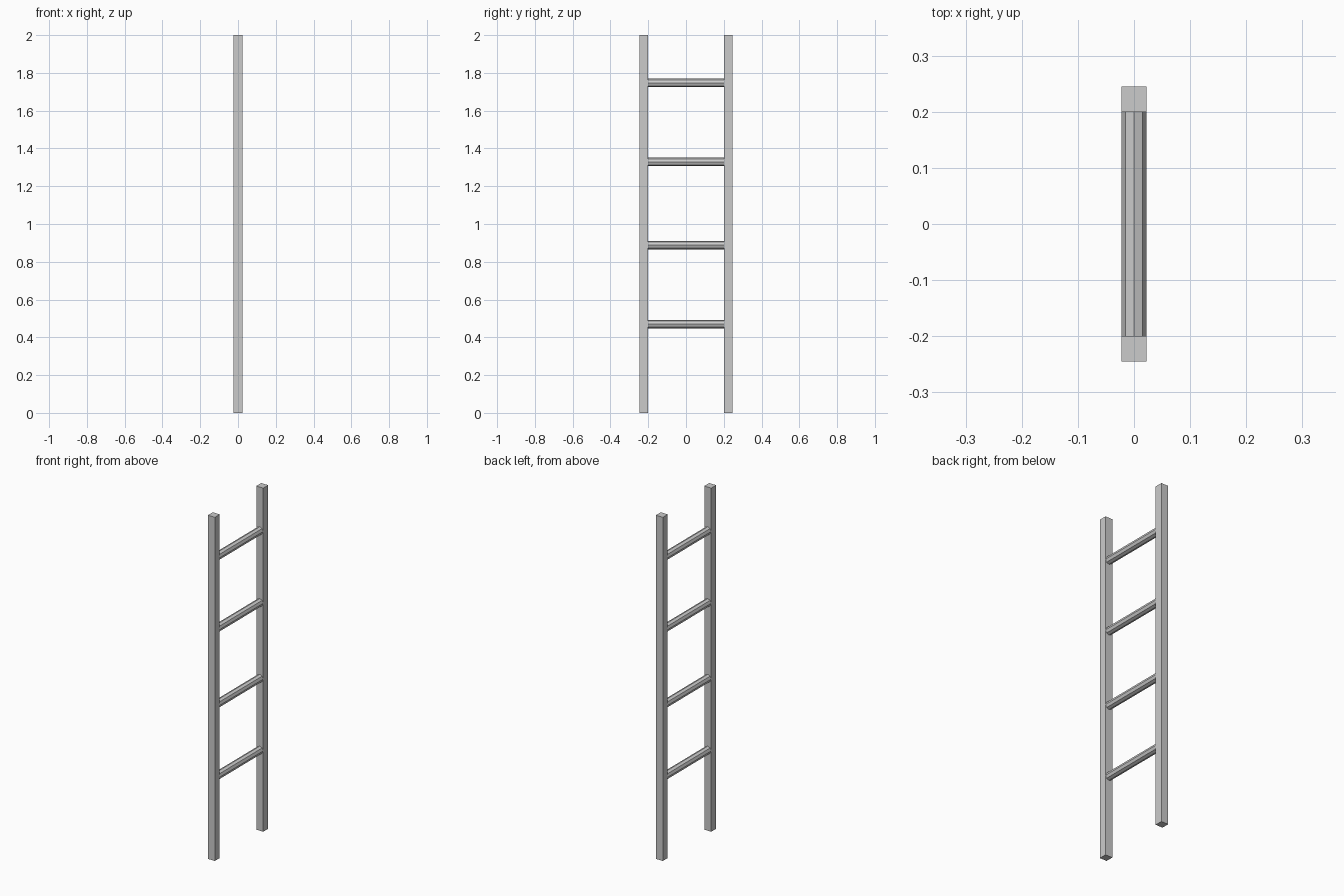
import bpy
import math

if "Cube" in bpy.data.objects:
    bpy.data.objects.remove(bpy.data.objects["Cube"])

RAIL = 0.045       # square rail thickness
INNER = 0.2        # half of the gap between rails
HEIGHT = 2.0

# Two square side rails
for name, side in (("left_rail", -1), ("right_rail", 1)):
    bpy.ops.mesh.primitive_cube_add(
        size=1, location=(0, side * (INNER + RAIL / 2), HEIGHT / 2))
    rail = bpy.context.object
    rail.name = name
    rail.scale = (RAIL, RAIL, HEIGHT)
    bpy.ops.object.transform_apply(location=False, rotation=False, scale=True)

# Four octagonal rungs spanning the gap
for i, z in enumerate((0.47, 0.888, 1.329, 1.747), 1):
    bpy.ops.mesh.primitive_cylinder_add(
        vertices=8, radius=0.022, depth=2 * INNER,
        location=(0, 0, z), rotation=(math.pi / 2, 0, 0))
    bpy.context.object.name = f"rung_{i}"
